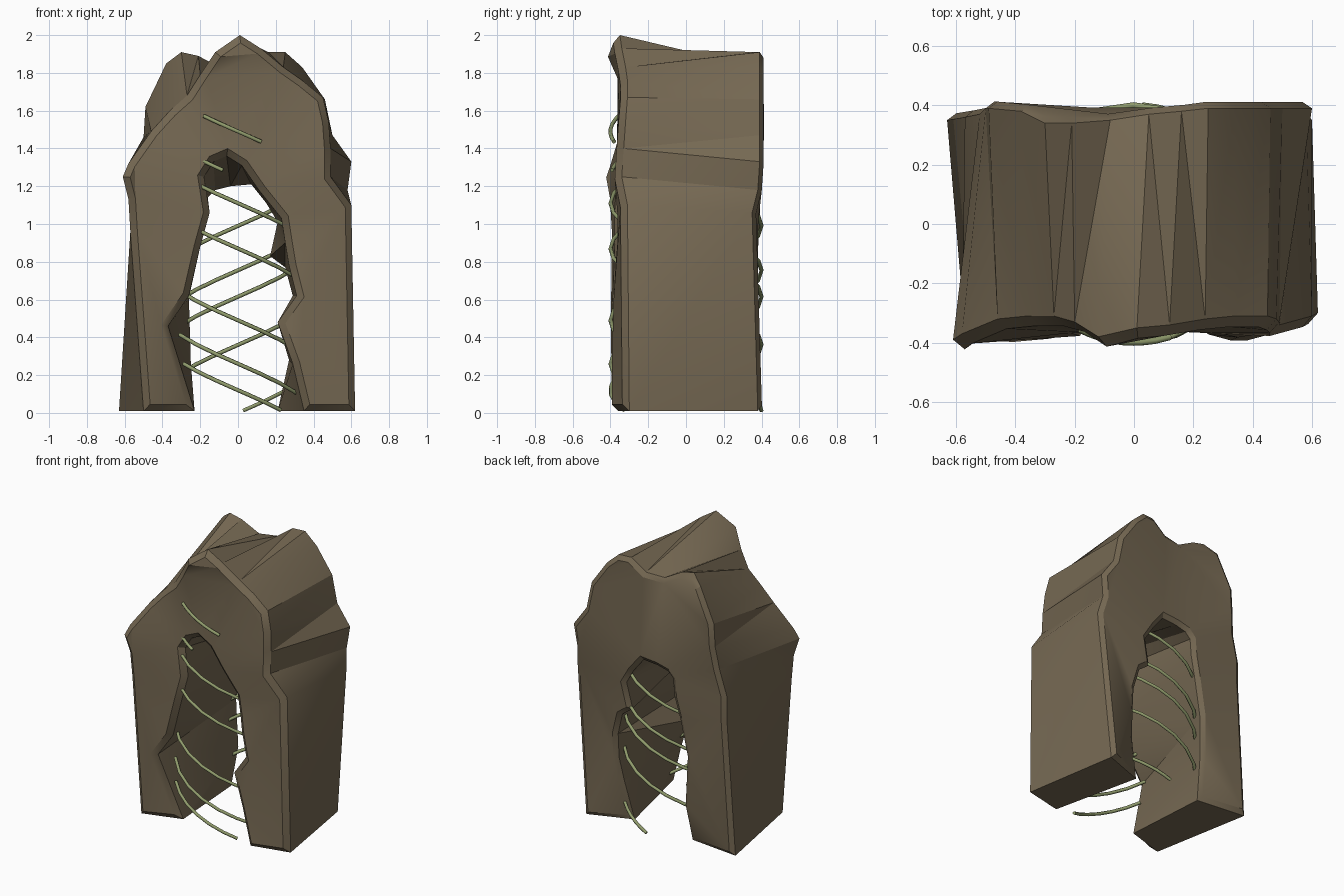
import bpy
import bmesh
import math

default_cube = bpy.data.objects.get("Cube")
if default_cube:
    bpy.data.objects.remove(default_cube, do_unlink=True)


def make_material(name, rgb):
    material = bpy.data.materials.new(name)
    material.use_nodes = True
    colour = (*rgb, 1.0)
    material.diffuse_color = colour
    material.node_tree.nodes["Principled BSDF"].inputs["Base Color"].default_value = colour
    return material


rock = make_material("brown rock", (0.18, 0.14, 0.086))
vine_green = make_material("pale vine green", (0.28, 0.33, 0.15))

# Arch outlines in hundredths: front x, z and depth, then back x, z and depth
outer_outline = [
    (-50, 1, 36, -63, 1, 35), (-57, 96, 36, -57, 96, 36),
    (-58, 113, 37, -57, 112, 36), (-61, 125, 39, -52, 130, 37),
    (-58, 132, 37, -50, 146, 39), (-46, 149, 32, -49, 162, 39),
    (-36, 160, 31, -38, 185, 38), (-27, 168, 31, -30, 191, 34),
    (-20, 179, 33, -21, 189, 34), (-12, 191, 38, -8, 182, 35),
    (1, 200, 35, 5, 183, 37), (12, 193, 34, 16, 191, 38),
    (24, 183, 32, 25, 191, 39), (34, 176, 31, 34, 183, 39),
    (45, 167, 31, 46, 166, 39), (48, 154, 32, 50, 147, 39),
    (49, 140, 33, 60, 133, 39), (49, 125, 34, 58, 118, 38),
    (60, 110, 31, 60, 106, 35), (62, 1, 30, 51, 1, 38),
]
inner_outline = [
    (35, 1, 36, 21, 1, 27), (29, 26, 36, 27, 28, 30),
    (21, 48, 34, 29, 45, 33), (31, 62, 35, 29, 62, 34),
    (27, 78, 34, 25, 77, 35), (25, 90, 33, 17, 83, 35),
    (23, 103, 33, 21, 101, 36), (11, 118, 33, 15, 111, 37),
    (2, 131, 33, 7, 121, 37), (-6, 136, 33, -4, 120, 37),
    (-13, 133, 33, -12, 118, 37), (-18, 125, 33, -16, 114, 37),
    (-15, 106, 34, -17, 102, 37), (-20, 88, 34, -21, 86, 36),
    (-26, 62, 35, -26, 61, 35), (-37, 46, 36, -25, 27, 36),
    (-23, 1, 28, -27, 1, 31),
]

# Rock arch: two outlines joined into one solid
mesh = bpy.data.meshes.new("rock_arch")
bm = bmesh.new()
front, back = [], []
for row in outer_outline + inner_outline:
    fx, fz, fy, bx, bz, by = (value / 100 for value in row)
    front.append(bm.verts.new((fx, -fy, fz)))
    back.append(bm.verts.new((bx, by, bz)))
front_face = bm.faces.new(front)
back_face = bm.faces.new(list(reversed(back)))
count = len(front)
for i in range(count):
    j = (i + 1) % count
    bm.faces.new((front[j], front[i], back[i], back[j]))
bmesh.ops.recalc_face_normals(bm, faces=bm.faces[:])

# Worn rims: the front and back faces stand proud of sloping borders
for face, thickness, depth in ((front_face, 0.035, 0.035), (back_face, 0.03, 0.022)):
    bmesh.ops.inset_individual(bm, faces=[face], thickness=thickness, depth=depth,
                               use_even_offset=True)
bmesh.ops.triangulate(bm, faces=bm.faces[:], ngon_method='BEAUTY')
bm.to_mesh(mesh)
bm.free()
mesh.materials.append(rock)
arch = bpy.data.objects.new("rock_arch", mesh)
bpy.context.collection.objects.link(arch)


def add_vine(name, side, middle_z, start=-0.88, end=0.88):
    """Thin strand winding round the passage; side is -1 front, 1 back."""
    curve = bpy.data.curves.new(name, 'CURVE')
    curve.dimensions = '3D'
    curve.bevel_depth = 0.011
    curve.bevel_resolution = 1
    curve.use_fill_caps = True
    steps = 6
    spline = curve.splines.new('POLY')
    spline.points.add(steps)
    for i, point in enumerate(spline.points):
        angle = start + (end - start) * i / steps
        z = max(0.012, middle_z + side * 0.175 * angle)
        point.co = (0.4 * math.sin(angle), side * 0.4 * math.cos(angle), z, 1)
    curve.materials.append(vine_green)
    obj = bpy.data.objects.new(name, curve)
    bpy.context.collection.objects.link(obj)


# Front strands fall to the left, back strands rise
for number, z in enumerate((1.11, 0.87, 0.49, 0.26)):
    add_vine(f"front_vine_{number + 1}", -1, z)
for number, z in enumerate((0.99, 0.755, 0.615, 0.36)):
    add_vine(f"back_vine_{number + 1}", 1, z)
add_vine("top_front_vine", -1, 1.49, -0.47, 0.31)
add_vine("short_front_vine", -1, 1.25, -0.6, -0.2)
add_vine("low_front_vine", -1, 0.12, -0.8, 0.6)
add_vine("low_back_vine", 1, 0.0, 0.07, 0.85)

# Soft shading with sharp creases kept
bpy.ops.object.select_all(action='DESELECT')
arch.select_set(True)
bpy.context.view_layer.objects.active = arch
bpy.ops.object.shade_smooth_by_angle(angle=math.radians(30))
